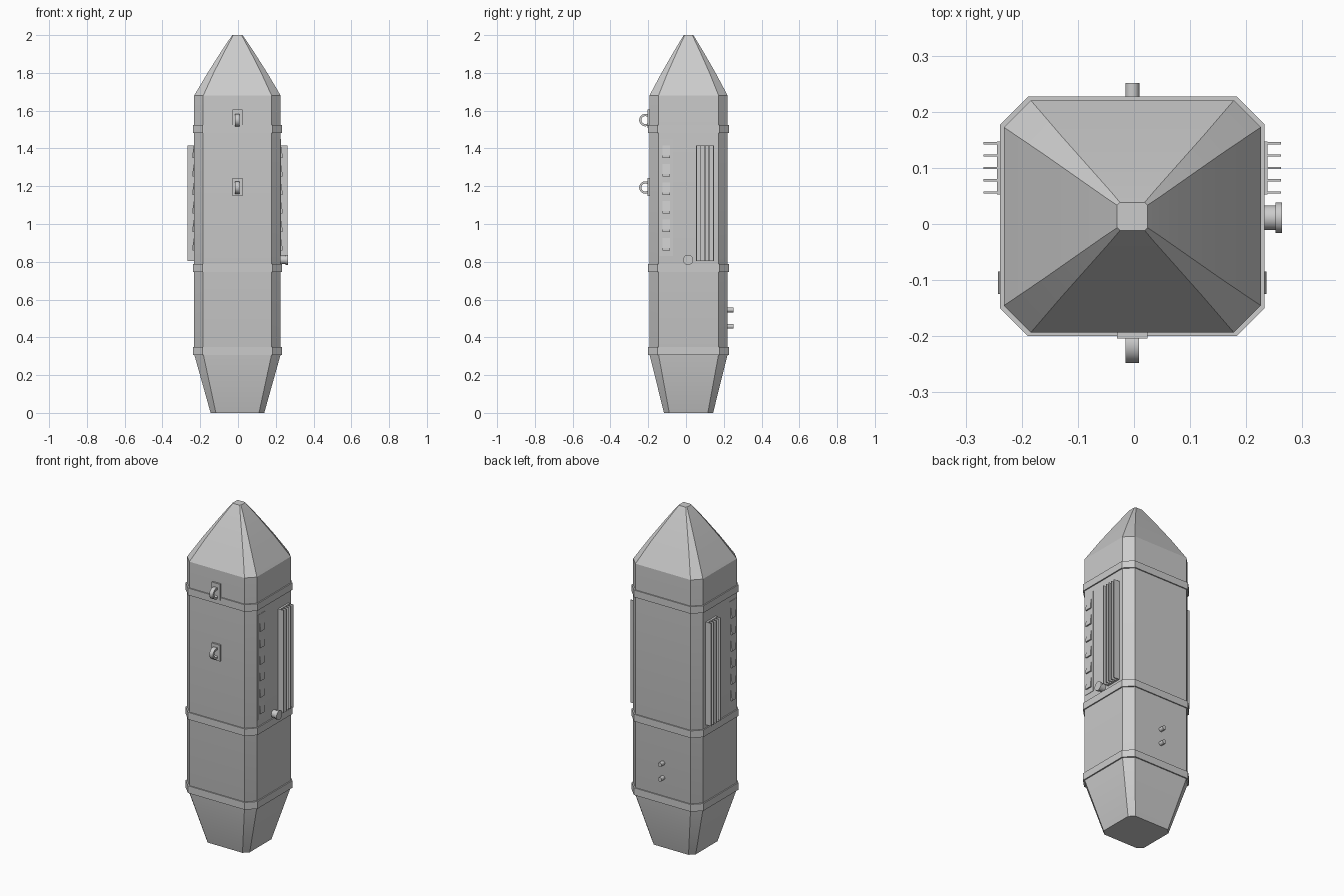
import bpy, bmesh, math
from mathutils import Matrix, Vector

if "Cube" in bpy.data.objects:
    bpy.data.objects.remove(bpy.data.objects["Cube"])

CX, CY = -0.003, 0.0135
mat = bpy.data.materials.new("hull grey")
mat.diffuse_color = (0.6, 0.6, 0.6, 1)
mat.use_nodes = True
mat.node_tree.nodes["Principled BSDF"].inputs["Base Color"].default_value = mat.diffuse_color


def finish(name, bm, smooth=False):
    bmesh.ops.recalc_face_normals(bm, faces=bm.faces)
    me = bpy.data.meshes.new(name)
    bm.to_mesh(me)
    bm.free()
    me.materials.append(mat)
    ob = bpy.data.objects.new(name, me)
    bpy.context.collection.objects.link(ob)
    if smooth:
        bpy.context.view_layer.objects.active = ob
        ob.select_set(True)
        bpy.ops.object.shade_smooth_by_angle(angle=math.radians(25))
        ob.select_set(False)
    return ob


def loft(name, sections, smooth=False):
    """Stack of chamfered rectangles: (z, half x, half y, chamfer)."""
    bm = bmesh.new()
    rings = []
    for z, a, b, c in sections:
        pts = [(a - c, -b), (a, c - b), (a, b - c), (a - c, b),
               (c - a, b), (-a, b - c), (-a, c - b), (c - a, -b)]
        rings.append([bm.verts.new((CX + x, CY + y, z)) for x, y in pts])
    for r0, r1 in zip(rings, rings[1:]):
        for i in range(8):
            j = (i + 1) % 8
            bm.faces.new((r0[i], r0[j], r1[j], r1[i]))
    bm.faces.new(rings[0][::-1])
    bm.faces.new(rings[-1])
    return finish(name, bm, smooth)


def add_box(bm, lo, hi):
    lo, hi = Vector(lo), Vector(hi)
    m = Matrix.Translation((lo + hi) / 2) @ Matrix.Diagonal((*(hi - lo), 1))
    bmesh.ops.create_cube(bm, size=1, matrix=m)


def cylinder(bm, center, radius, depth, axis):
    rot = Matrix.Rotation(math.pi / 2, 4, 'Y' if axis == 'X' else 'X')
    bmesh.ops.create_cone(bm, cap_ends=True, segments=20, radius1=radius,
                          radius2=radius, depth=depth,
                          matrix=Matrix.Translation(center) @ rot)


# Hull: tapered base, straight body, slightly bulged nose
loft("hull", [(0, 0.142, 0.13, 0.028), (0.31, 0.229, 0.207, 0.048),
              (1.68, 0.229, 0.207, 0.048), (1.80, 0.158, 0.143, 0.032),
              (1.91, 0.088, 0.08, 0.018), (1.97, 0.048, 0.044, 0.010),
              (2.0, 0.027, 0.025, 0.005)], True)

# Raised bands around the hull
for i, (z0, z1) in enumerate([(0.307, 0.35), (0.745, 0.787), (1.483, 1.525)]):
    loft(f"band_{i + 1}", [(z0, 0.236, 0.2135, 0.05), (z1, 0.236, 0.2135, 0.05)])

for side, label in ((1, "right"), (-1, "left")):
    # Cooling fins on a backing plate
    bm = bmesh.new()
    xs = lambda d: CX + side * d
    add_box(bm, (xs(0.22), 0.053, 0.805), (xs(0.241), 0.147, 1.415))
    for k in range(5):
        y = 0.056 + k * 0.022
        add_box(bm, (xs(0.23), y - 0.002, 0.805), (xs(0.265), y + 0.002, 1.415))
    finish(f"{label}_fins", bm)

    # Strip of wedge shaped louvres
    bm = bmesh.new()
    add_box(bm, (xs(0.22), -0.14, 0.83), (xs(0.231), -0.07, 1.45))
    for k in range(6):
        z = 0.86 + k * 0.098
        prof = [(0.228, z), (0.239, z), (0.239, z + 0.012), (0.228, z + 0.085)]
        a, b = [[bm.verts.new((xs(d), y, h)) for d, h in prof]
                for y in (-0.125, -0.085)]
        bm.faces.new(a)
        bm.faces.new(b[::-1])
        for i in range(4):
            j = (i + 1) % 4
            bm.faces.new((a[i], b[i], b[j], a[j]))
    finish(f"{label}_louvres", bm)

# Knob low on the right side
bm = bmesh.new()
cylinder(bm, (0.237, 0.011, 0.81), 0.022, 0.034, 'X')
cylinder(bm, (0.258, 0.011, 0.81), 0.027, 0.012, 'X')
finish("side_knob", bm, True)

# Front hooks: mounting plate with a ring standing out from it
for i, (z, zp) in enumerate([(1.55, 1.557), (1.193, 1.195)]):
    bm = bmesh.new()
    add_box(bm, (CX - 0.027, -0.204, zp - 0.048), (CX + 0.027, -0.185, zp + 0.048))
    finish(f"hook_plate_{i + 1}", bm)
    bm = bmesh.new()
    n = 24
    loops = []
    for k in range(n):
        t = 2 * math.pi * k / n
        loops.append([bm.verts.new((CX + dx, -0.215 + r * math.cos(t), z + r * math.sin(t)))
                      for dx, r in ((-0.012, 0.033), (0.012, 0.033),
                                    (0.012, 0.021), (-0.012, 0.021))])
    for k in range(n):
        p, q = loops[k], loops[(k + 1) % n]
        for m in range(4):
            bm.faces.new((p[m], q[m], q[(m + 1) % 4], p[(m + 1) % 4]))
    finish(f"hook_ring_{i + 1}", bm, True)

# Two pegs low on the back
for i, z in enumerate((0.458, 0.545)):
    bm = bmesh.new()
    cylinder(bm, (CX, 0.23, z), 0.0125, 0.042, 'Y')
    finish(f"back_peg_{i + 1}", bm, True)
